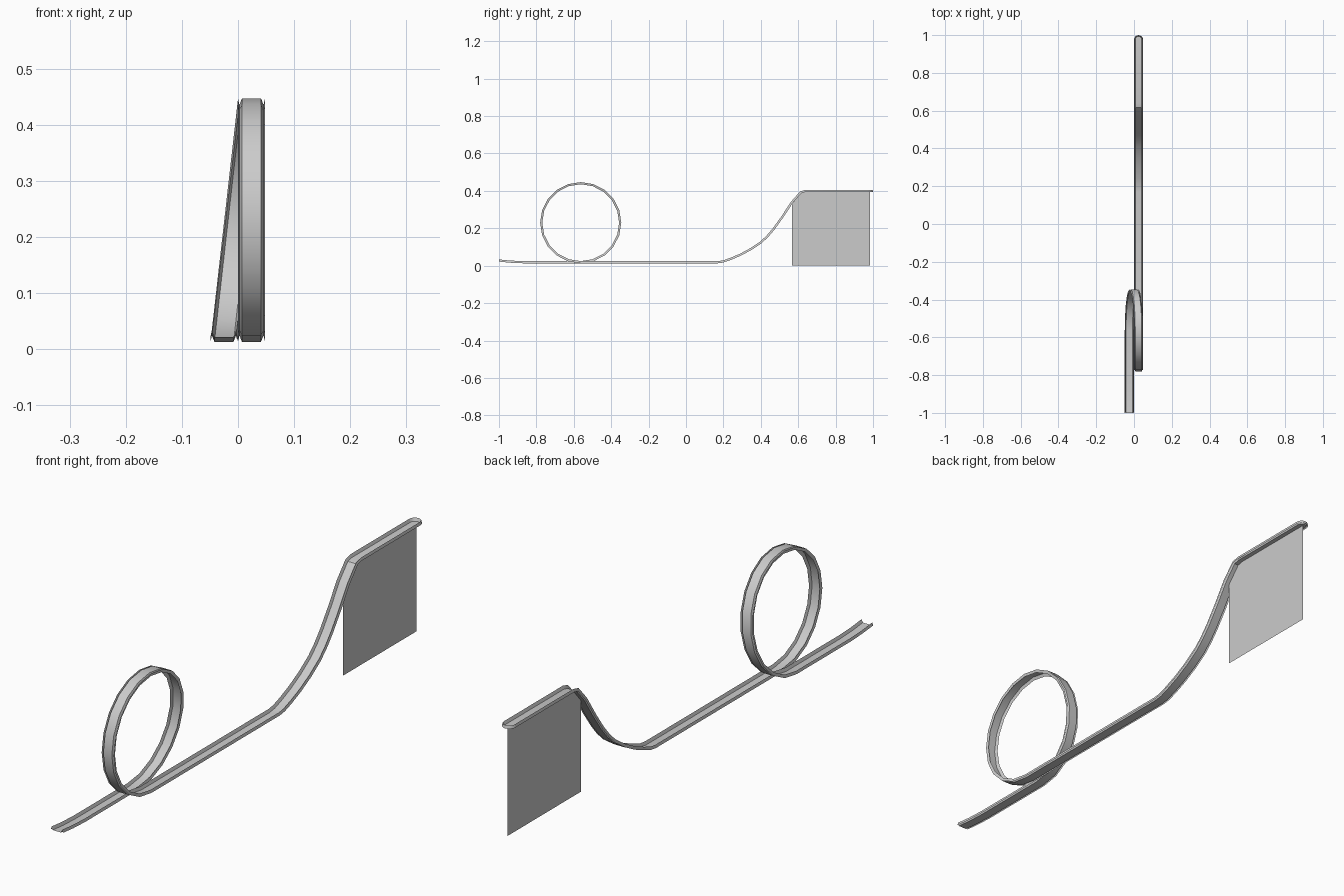
import bpy
from math import sin, cos, pi
from mathutils import Vector

if "Cube" in bpy.data.objects:
    bpy.data.objects.remove(bpy.data.objects["Cube"])

W = 0.024                      # half width of the track
# half cross-section: floor, raised rail, outer lip folding back down
HALF = [(0.0, 0.0), (0.017, 0.0), (0.0215, 0.0115), (W, 0.0005)]
PROFILE = [(-x, h) for x, h in reversed(HALF[1:])] + HALF


def make(name, verts, faces, smooth=True):
    me = bpy.data.meshes.new(name)
    me.from_pydata(verts, [], faces)
    ob = bpy.data.objects.new(name, me)
    bpy.context.collection.objects.link(ob)
    if smooth:
        bpy.context.view_layer.objects.active = ob
        ob.select_set(True)
        bpy.ops.object.shade_smooth_by_angle(angle=0.6)
        ob.select_set(False)
    return ob


def grid_faces(rows, cols):
    return [(r * cols + c, r * cols + c + 1, (r + 1) * cols + c + 1, (r + 1) * cols + c)
            for r in range(rows - 1) for c in range(cols - 1)]


def sweep(name, path):
    """Sweep the track profile along (x, y, z) points, keeping its width along x."""
    verts = []
    for i, p in enumerate(path):
        a, b = path[max(i - 1, 0)], path[min(i + 1, len(path) - 1)]
        t = Vector((b[1] - a[1], b[2] - a[2])).normalized()
        for x, h in PROFILE:
            verts.append((p[0] + x, p[1] + t.y * h, p[2] - t.x * h))
    return make(name, verts, grid_faces(len(path), len(PROFILE)))


# path: launch deck, drop, flat run
TOP, LOW = 0.394, 0.013
drop = [(0.976, TOP), (0.64, TOP), (0.618, 0.389), (0.571, 0.336), (0.52, 0.258),
        (0.474, 0.194), (0.44, 0.154), (0.405, 0.121), (0.35, 0.084), (0.292, 0.053),
        (0.24, 0.031), (0.20, 0.017), (0.17, LOW), (-0.3, LOW)]
path = [(W, y, z) for y, z in drop]

# path: loop, shifting sideways on the way down
CY, R, N = -0.563, 0.217, 20
for i in range(N + 1):
    a = 2 * pi * i / N
    shift = 0.049 * (1 + cos(a)) / 2 if a > pi else 0
    path.append((W - shift, CY - R * sin(a), LOW + R - R * cos(a)))

# path: run-out with a slight kick up
path += [(W - 0.049, y, z) for y, z in [(-0.75, LOW), (-0.87, LOW), (-0.94, 0.016), (-1.0, 0.022)]]
sweep("track", path)

# rounded start end of the track
S = 8
cap = [(W + r * cos(pi * i / S), 0.976 + r * sin(pi * i / S), TOP + h)
       for i in range(S + 1) for r, h in HALF]
make("track_end", cap, grid_faces(S + 1, len(HALF)))

# upright support panel under the deck
outline = [(0.567, 0), (0.985, 0), (0.985, TOP), (0.64, TOP), (0.618, 0.389), (0.567, 0.331)]
make("support_panel", [(W, y, z) for y, z in outline], [tuple(range(6))], False)
